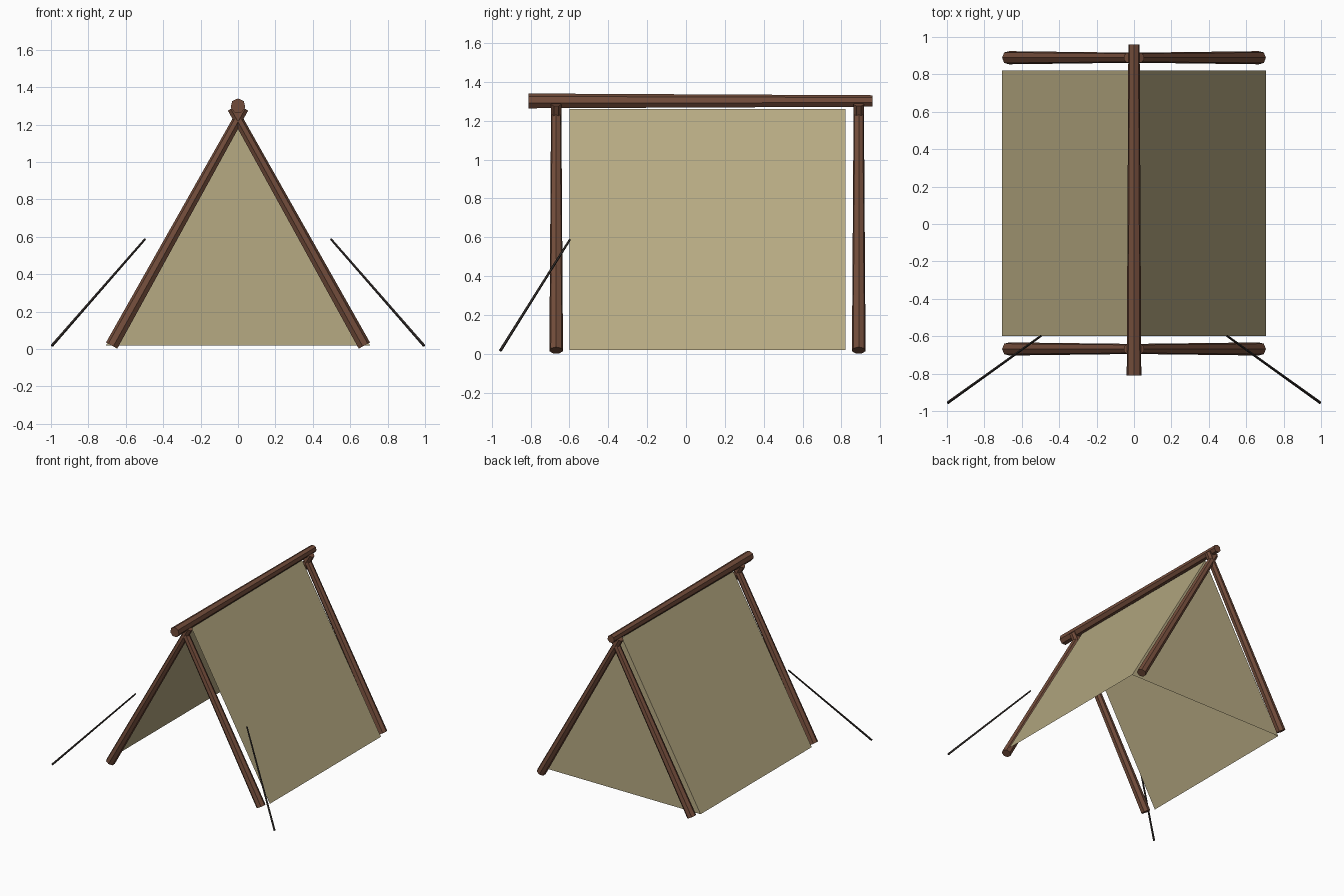
import bpy
from mathutils import Vector

cube = bpy.data.objects.get("Cube")
if cube:
    bpy.data.objects.remove(cube, do_unlink=True)


def make_material(name, rgb):
    mat = bpy.data.materials.new(name)
    mat.use_nodes = True
    mat.diffuse_color = (*rgb, 1)
    mat.node_tree.nodes["Principled BSDF"].inputs["Base Color"].default_value = (*rgb, 1)
    return mat


wood = make_material("brown_wood", (0.17, 0.073, 0.043))
canvas = make_material("tan_canvas", (0.47, 0.40, 0.225))
rope = make_material("dark_rope", (0.035, 0.028, 0.025))


def rod(name, start, end, r_start, r_end, sides, mat):
    """Tapered faceted rod between two points."""
    start, end = Vector(start), Vector(end)
    axis = end - start
    bpy.ops.mesh.primitive_cone_add(vertices=sides, radius1=r_start, radius2=r_end,
                                    depth=axis.length, location=(start + end) / 2)
    obj = bpy.context.object
    obj.name = name
    obj.rotation_euler = axis.to_track_quat("Z", "Y").to_euler()
    obj.data.materials.append(mat)
    return obj


def sheet(name, points):
    """Single flat canvas panel."""
    mesh = bpy.data.meshes.new(name)
    mesh.from_pydata(points, [], [range(len(points))])
    mesh.materials.append(canvas)
    obj = bpy.data.objects.new(name, mesh)
    bpy.context.collection.objects.link(obj)
    return obj


# Canvas dimensions
HALF, BASE, TOP = 0.705, 0.02, 1.26
FRONT, BACK = -0.6, 0.82

# Ridge pole
rod("ridge_pole", (0, -0.81, 1.30), (0, 0.96, 1.30), 0.04, 0.031, 7, wood)

for side, s in (("left", 1), ("right", -1)):
    # Crossed end poles
    for end, y in (("front", -0.668), ("back", 0.889)):
        rod(f"{end}_{side}_pole", (0.674 * s, y, 0.018), (-0.033 * s, y, 1.287),
            0.036, 0.027, 7, wood)
    # Sloping canvas side
    panel = [(HALF * s, FRONT, BASE), (HALF * s, BACK, BASE), (0, BACK, TOP), (0, FRONT, TOP)]
    sheet(f"{side}_canvas", panel[::s])
    # Guy rope
    rod(f"{side}_guy_rope", (0.995 * s, -0.955, 0.018), (0.497 * s, -0.598, 0.588),
        0.008, 0.006, 5, rope)

# Closed back wall
sheet("back_canvas", [(HALF, BACK, BASE), (-HALF, BACK, BASE), (0, BACK, TOP)])
